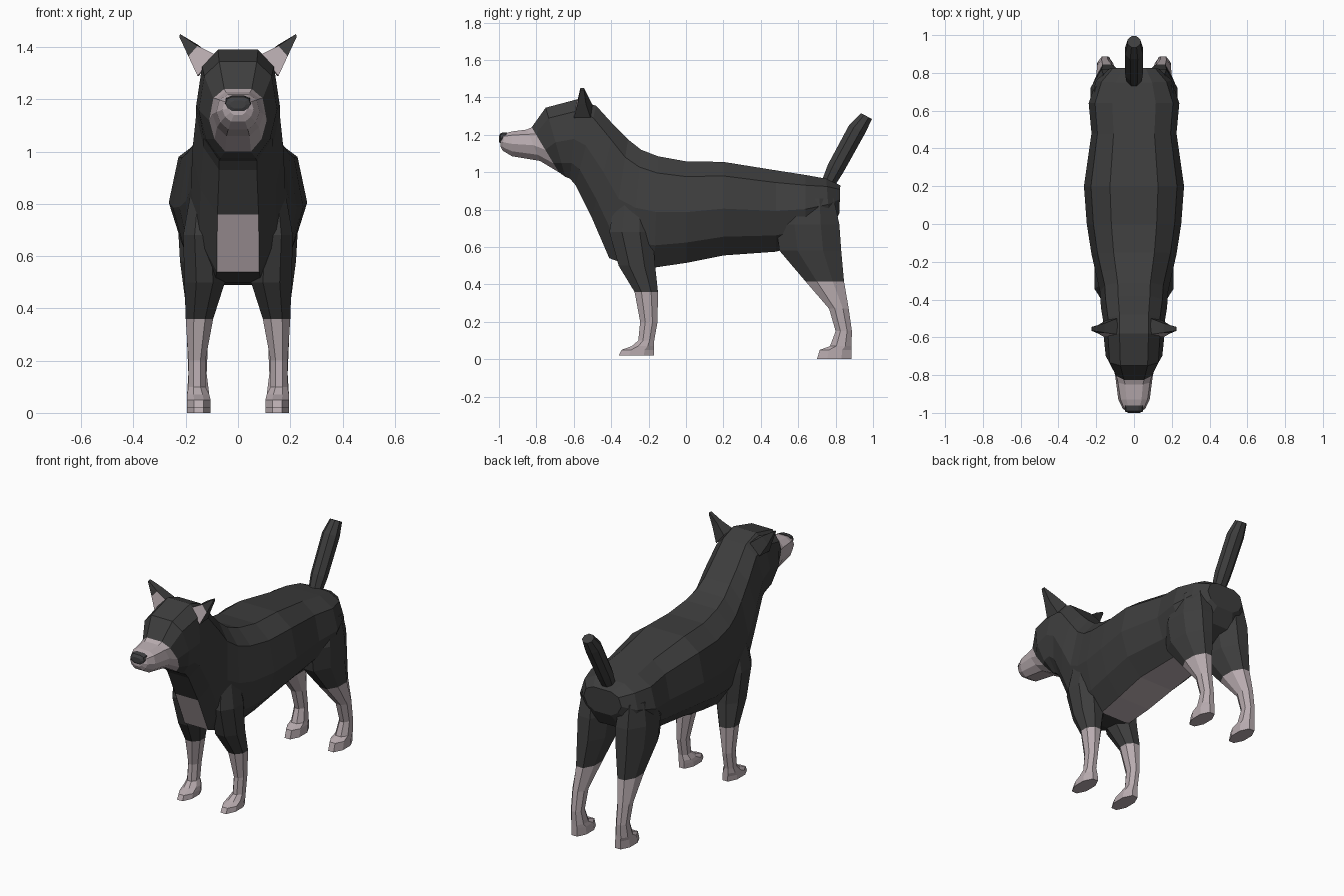
import bpy, bmesh, math
from mathutils import Vector


def material(name, color):
    m = bpy.data.materials.new(name)
    m.diffuse_color = (*color, 1)
    return m


DARK = material("charcoal fur", (0.047, 0.047, 0.047))
LIGHT = material("pale fur", (0.48, 0.41, 0.43))
NOSE = material("nose grey", (0.05, 0.05, 0.053))


def loft(name, rings, mats, rule=lambda i, j: 0):
    """Skin closed rings; rule(ring, strip) picks the material slot."""
    bm = bmesh.new()
    vs = [[bm.verts.new(p) for p in r] for r in rings]
    n = len(rings[0])
    for i in range(len(rings) - 1):
        for j in range(n):
            k = (j + 1) % n
            f = bm.faces.new((vs[i][j], vs[i][k], vs[i + 1][k], vs[i + 1][j]))
            f.material_index = rule(i, j)
    bm.faces.new(vs[0]).material_index = rule(0, 0)
    bm.faces.new(vs[-1]).material_index = rule(len(rings) - 2, 0)
    bmesh.ops.recalc_face_normals(bm, faces=bm.faces)
    me = bpy.data.meshes.new(name)
    bm.to_mesh(me)
    bm.free()
    for m in mats:
        me.materials.append(m)
    ob = bpy.data.objects.new(name, me)
    bpy.context.collection.objects.link(ob)
    return ob


def section(ty, tz, by, bz, w):
    """Ten-sided body slice from its top point, bottom point and half width."""
    half = [(0.48, 0), (0.86, 0.15), (1, 0.5), (0.82, 0.8), (0.45, 1)]
    pts = [(x * w, ty + (by - ty) * t, tz + (bz - tz) * t) for x, t in half]
    return pts + [(-x, y, z) for x, y, z in reversed(pts)]


def slab(z, y0, y1, x0, x1):
    """Octagonal leg slice filling the given extents."""
    out = []
    for k in range(8):
        a = math.radians(22.5 + 45 * k)
        c = 0.5 / math.cos(math.radians(22.5))
        out.append(((x0 + x1) / 2 + math.cos(a) * c * (x1 - x0),
                    (y0 + y1) / 2 + math.sin(a) * c * (y1 - y0), z))
    return out


# Body, neck, head and muzzle as one skin
trunk = [
    (0.825, 0.93, 0.82, 0.78, 0.13), (0.75, 0.965, 0.77, 0.69, 0.20),
    (0.64, 0.985, 0.64, 0.62, 0.24), (0.48, 1.01, 0.48, 0.575, 0.225),
    (0.20, 1.055, 0.20, 0.555, 0.265), (0.0, 1.058, 0.0, 0.515, 0.25),
    (-0.15, 1.085, -0.17, 0.49, 0.225), (-0.24, 1.12, -0.30, 0.50, 0.20),
    (-0.31, 1.175, -0.41, 0.54, 0.18), (-0.38, 1.245, -0.505, 0.76, 0.175),
    (-0.48, 1.355, -0.59, 0.93, 0.16), (-0.58, 1.39, -0.62, 0.965, 0.16),
    (-0.75, 1.345, -0.645, 0.975, 0.15), (-0.825, 1.24, -0.68, 1.0, 0.11),
    (-0.85, 1.228, -0.78, 1.06, 0.098), (-0.93, 1.218, -0.93, 1.085, 0.083),
    (-0.975, 1.205, -0.98, 1.115, 0.06), (-0.992, 1.19, -0.993, 1.14, 0.035),
]


def coat(i, j):
    if i >= 13:                      # muzzle
        return 1
    if j == 4 and (2 <= i < 6 or i == 8):   # belly stripe and chest patch
        return 1
    return 0


loft("body", [section(*r) for r in trunk], [DARK, LIGHT], coat)

# Nose
loft("nose", [section(-0.96, 1.214, -0.965, 1.16, 0.052),
              section(-0.99, 1.21, -0.995, 1.155, 0.048),
              section(-1.0, 1.195, -1.0, 1.165, 0.03)], [NOSE])

# Tail
path = [(0.74, 0.90, 0.035), (0.80, 1.02, 0.05), (0.915, 1.23, 0.052),
        (0.965, 1.30, 0.036)]
along = Vector((0, 0.47, 0.88)).normalized()
side = Vector((1, 0, 0))
up = along.cross(side)
tail = []
for y, z, r in path:
    tail.append([Vector((0, y, z)) + r * (math.cos(a) * side + math.sin(a) * up)
                 for a in [math.radians(22.5 + 45 * k) for k in range(8)]])
loft("tail", tail, [DARK])

# Legs: z, back and front limits, inner and outer limits, top to toe
front = [(0.85, -0.38, -0.20, 0.08, 0.18), (0.68, -0.41, -0.18, 0.06, 0.21),
         (0.50, -0.36, -0.165, 0.05, 0.205), (0.36, -0.275, -0.15, 0.095, 0.20),
         (0.20, -0.245, -0.152, 0.125, 0.19), (0.10, -0.255, -0.17, 0.125, 0.19),
         (0.07, -0.29, -0.17, 0.11, 0.195), (0.05, -0.345, -0.17, 0.105, 0.195),
         (0.02, -0.36, -0.17, 0.105, 0.195)]
hind = [(0.86, 0.53, 0.79, 0.05, 0.21), (0.72, 0.48, 0.82, 0.03, 0.23),
        (0.58, 0.50, 0.83, 0.045, 0.222), (0.415, 0.64, 0.845, 0.085, 0.20),
        (0.27, 0.765, 0.87, 0.115, 0.195), (0.15, 0.80, 0.887, 0.12, 0.19),
        (0.07, 0.77, 0.885, 0.11, 0.195), (0.05, 0.715, 0.885, 0.105, 0.195),
        (0.0, 0.70, 0.885, 0.105, 0.195)]

# Ear slices: inner front, outer front, outer back, inner back
ear = [[(0.085, -0.585, 1.37), (0.155, -0.60, 1.29), (0.15, -0.51, 1.29), (0.09, -0.50, 1.36)],
       [(0.155, -0.575, 1.405), (0.19, -0.58, 1.365), (0.19, -0.535, 1.365), (0.155, -0.525, 1.41)],
       [(0.222, -0.565, 1.45), (0.225, -0.565, 1.44), (0.225, -0.545, 1.44), (0.222, -0.545, 1.45)]]

for s, word in ((1, "left"), (-1, "right")):
    for name, rows in (("front_leg", front), ("hind_leg", hind)):
        rings = [[(s * x, y, z) for x, y, z in slab(*r)] for r in rows]
        loft(f"{word}_{name}", rings, [DARK, LIGHT], lambda i, j: int(i >= 3))
    rings = [[(s * x, y, z) for x, y, z in r] for r in ear]
    loft(f"{word}_ear", rings, [DARK, LIGHT], lambda i, j: int(i == 0 and j == 0))
